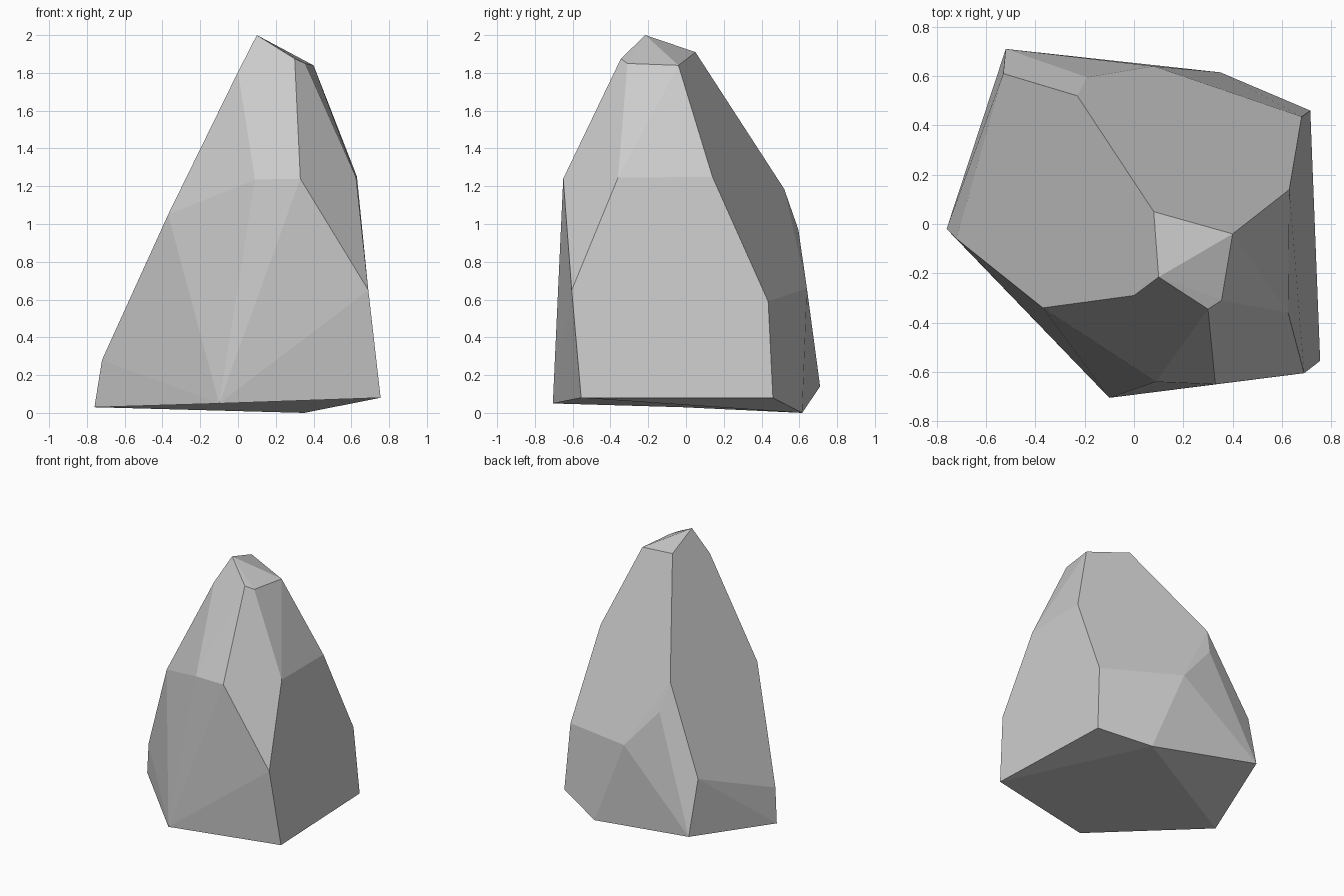
import bpy, bmesh

# Corner points of the faceted rock, ring by ring from base to peak
base = [(-.76, -.02, .03), (-.10, -.705, .05), (.755, -.555, .08),
        (.715, .46, .08), (.35, .615, 0), (-.52, .71, .14)]
lower = [(-.72, -.06, .28), (.69, -.605, .65), (.68, .435, .59),
         (.08, .64, .66), (-.53, .61, .55)]
middle = [(-.37, -.34, 1.05), (.09, -.64, 1.235), (.33, -.65, 1.24),
          (.625, -.36, 1.245), (.63, .14, 1.25), (-.19, .595, .97),
          (-.31, .55, 1.013), (-.23, .52, 1.185)]
peak = [(0, -.29, 1.805), (.30, -.345, 1.875), (.355, -.31, 1.85),
        (.40, -.04, 1.84), (.08, .05, 1.91), (.10, -.215, 2)]

# Wrap the corners in a convex shell and merge nearly flat facets
bm = bmesh.new()
for p in base + lower + middle + peak:
    bm.verts.new(p)
bmesh.ops.convex_hull(bm, input=bm.verts[:])
bmesh.ops.dissolve_limit(bm, angle_limit=0.06, verts=bm.verts[:], edges=bm.edges[:])
bmesh.ops.recalc_face_normals(bm, faces=bm.faces[:])

mesh = bpy.data.meshes.new("rock")
bm.to_mesh(mesh)
bm.free()
rock = bpy.data.objects.new("rock", mesh)
bpy.context.collection.objects.link(rock)
